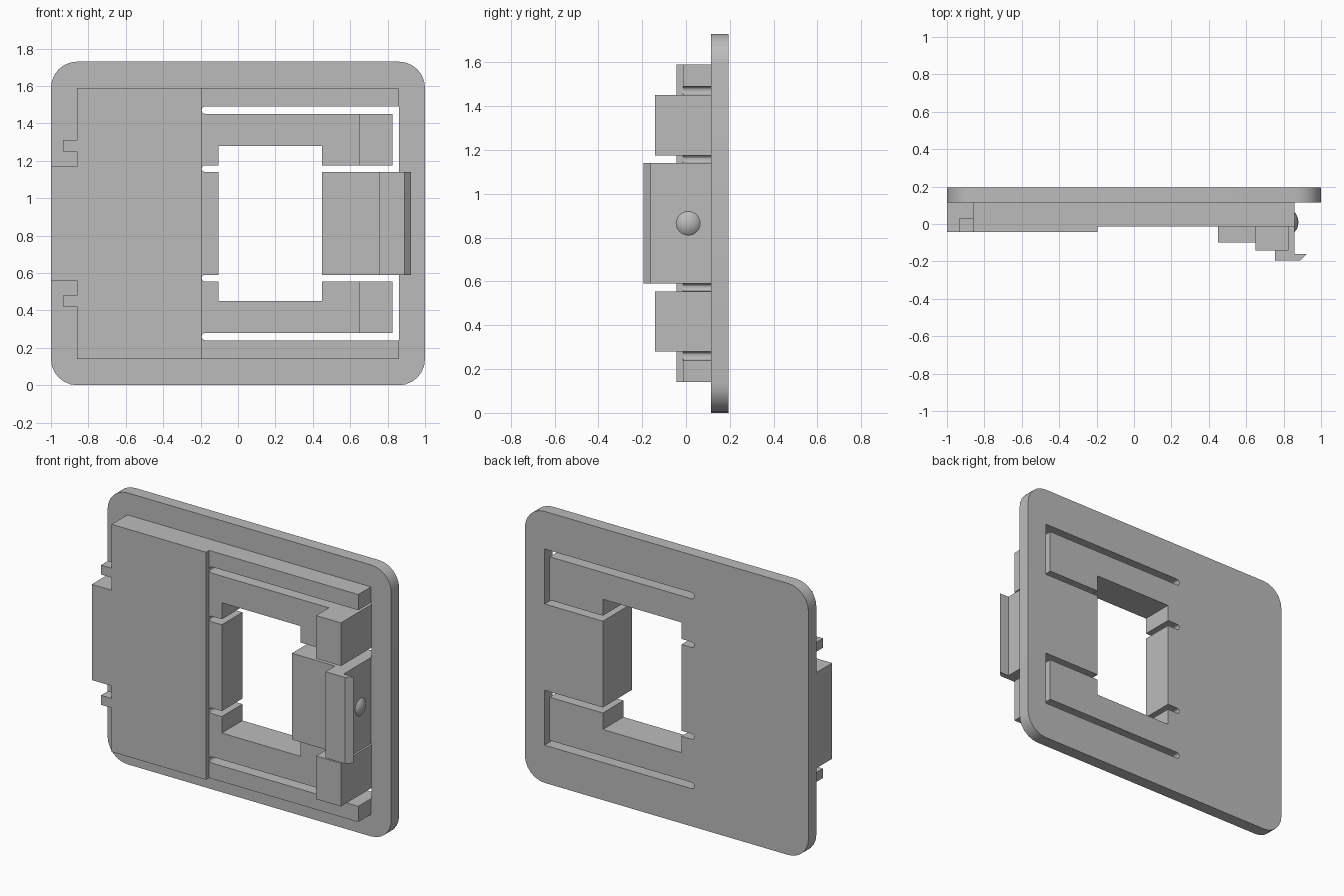
import bpy, bmesh, math

cube = bpy.data.objects.get("Cube")
if cube:
    bpy.data.objects.remove(cube, do_unlink=True)

grey = bpy.data.materials.new("plain grey")
grey.use_nodes = True
COLOUR = (0.5, 0.5, 0.5, 1)
grey.diffuse_color = COLOUR
grey.node_tree.nodes["Principled BSDF"].inputs["Base Color"].default_value = COLOUR

MID = 0.865           # height of the mirror line
PLATE_FRONT, PLATE_BACK = 0.115, 0.195


def finish(obj):
    obj.data.materials.clear()
    obj.data.materials.append(grey)
    bpy.ops.object.select_all(action='DESELECT')
    obj.select_set(True)
    bpy.context.view_layer.objects.active = obj
    bpy.ops.object.shade_smooth_by_angle(angle=math.radians(30))


def prism(name, loops, start, end, upright=True):
    """Extrude closed loops (outline, then holes): x-z along y, or x-y along z."""
    curve = bpy.data.curves.new(name, 'CURVE')
    curve.dimensions = '2D'
    curve.fill_mode = 'BOTH'
    curve.extrude = (end - start) / 2
    for loop in loops:
        spline = curve.splines.new('POLY')
        spline.points.add(len(loop) - 1)
        for point, (u, v) in zip(spline.points, loop):
            point.co = (u, v, 0, 1)
        spline.use_cyclic_u = True
    temp = bpy.data.objects.new(name, curve)
    bpy.context.collection.objects.link(temp)
    depsgraph = bpy.context.evaluated_depsgraph_get()
    mesh = bpy.data.meshes.new_from_object(temp.evaluated_get(depsgraph))
    bpy.data.objects.remove(temp, do_unlink=True)

    bm = bmesh.new()
    bm.from_mesh(mesh)
    bmesh.ops.remove_doubles(bm, verts=bm.verts, dist=0.0001)
    middle = (start + end) / 2
    for v in bm.verts:
        x, y, z = v.co
        v.co = (x, middle - z, y) if upright else (x, y, middle + z)
    bmesh.ops.recalc_face_normals(bm, faces=bm.faces)
    bm.to_mesh(mesh)
    bm.free()
    obj = bpy.data.objects.new(name, mesh)
    bpy.context.collection.objects.link(obj)
    finish(obj)
    return obj


def rect(x0, x1, z0, z1):
    return [(x0, z0), (x1, z0), (x1, z1), (x0, z1)]


def flip(loop):
    return [(x, 2 * MID - z) for x, z in reversed(loop)]


def rounded_rect(x0, x1, z0, z1, r, steps=6):
    corners = [(x1 - r, z1 - r), (x0 + r, z1 - r), (x0 + r, z0 + r), (x1 - r, z0 + r)]
    return [(cx + r * math.cos(a), cz + r * math.sin(a))
            for i, (cx, cz) in enumerate(corners)
            for a in [math.pi / 2 * (i + s / steps) for s in range(steps + 1)]]


def slot_end(z0, z1, steps=6):
    """Rounded left end of a slot, from edge z0 round to edge z1."""
    r = (z1 - z0) / 2
    return [(-0.195 + r - r * math.sin(a), (z0 + z1) / 2 - r * math.cos(a))
            for a in [math.pi * s / steps for s in range(steps + 1)]]


# Upper half of the window and of the slots that free the spring arm
upper = (slot_end(1.14, 1.175)
         + [(-0.105, 1.175), (-0.105, 1.28), (0.45, 1.28), (0.45, 1.175),
            (0.825, 1.175), (0.825, 1.45)]
         + slot_end(1.45, 1.49))
upper = [(-0.105, 1.14)] + upper
slot_close = [(0.86, 1.49), (0.86, 1.14), (0.45, 1.14)]

# Flat back plate with the opening
half = upper + slot_close
prism("back_plate", [rounded_rect(-1, 1, 0, 2 * MID, 0.14), half + flip(half)],
      PLATE_FRONT, PLATE_BACK)

# Raised deck: rails, arms and stub in one outline, open at the right
rail_end = [(0.857, 1.49), (0.857, 1.59), (-0.22, 1.59)]
deck_half = upper + rail_end
prism("raised_deck", [deck_half + flip(deck_half)], -0.013, PLATE_FRONT)

# Thick left panel with its side tab
panel_half = [(-0.195, 1.59), (-0.86, 1.59), (-0.86, 1.17), (-1, 1.17)]
prism("side_panel", [panel_half + flip(panel_half)], -0.044, PLATE_FRONT)

# Small side pegs and the blocks on the arm ends
for side, place in (("upper", lambda p: p), ("lower", flip)):
    prism(side + "_side_peg", [place(rect(-0.935, -0.86, 1.25, 1.31))], -0.044, 0.03)
    prism(side + "_arm_block", [place(rect(0.65, 0.825, 1.175, 1.45))], -0.142, -0.013)

# Central latch with a hooked lip
latch = [(0.45, PLATE_FRONT), (0.45, -0.1), (0.753, -0.1), (0.753, -0.195),
         (0.89, -0.195), (0.925, -0.16), (0.857, -0.16), (0.857, PLATE_FRONT)]
prism("latch", [latch], 0.59, 1.14, upright=False)

# Shallow domed bump on the latch side
bpy.ops.mesh.primitive_uv_sphere_add(segments=32, ring_count=16, radius=0.08,
                                     location=(0.799, 0.01, MID))
bump = bpy.context.object
bump.name = "latch_bump"
finish(bump)
